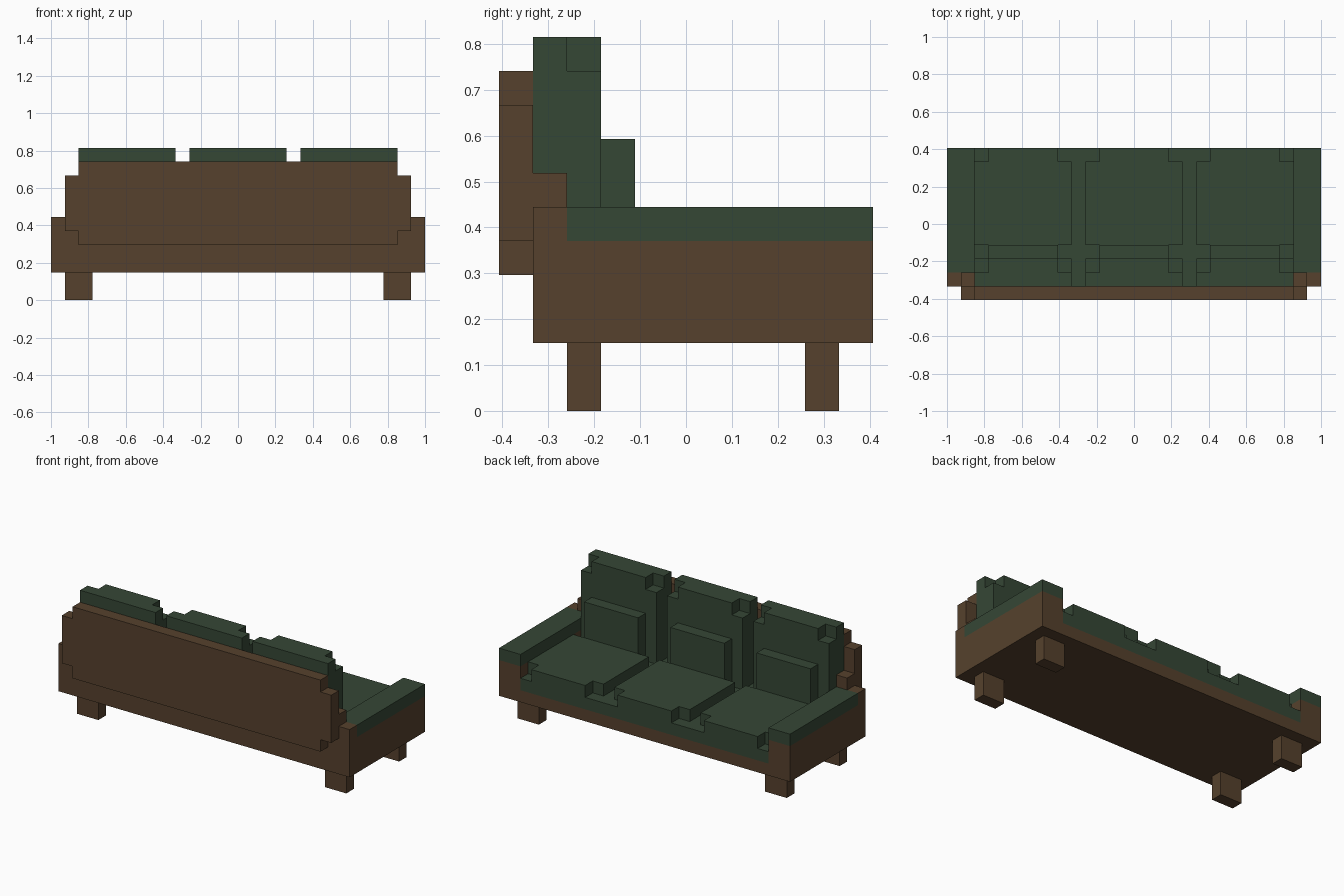
import bpy, bmesh
from mathutils import Vector

if "Cube" in bpy.data.objects:
    bpy.data.objects.remove(bpy.data.objects["Cube"], do_unlink=True)

# The sofa sits on a cubic grid: 27 wide, 11 deep, 11 high; seat opens toward +y
U = 2 / 27
ORIGIN = Vector((13.5, 5.5, 0))


def material(name, rgb):
    m = bpy.data.materials.new(name)
    m.use_nodes = True
    m.diffuse_color = (*rgb, 1)
    bsdf = m.node_tree.nodes["Principled BSDF"]
    bsdf.inputs["Base Color"].default_value = (*rgb, 1)
    bsdf.inputs["Roughness"].default_value = 0.9
    return m


WOOD = material("brown wood", (0.093, 0.053, 0.026))
FABRIC = material("dark green fabric", (0.036, 0.063, 0.036))


def prism(name, outline, axis, lo, hi, *mats):
    """Extrude a flat outline along 'y' (points are x, z) or 'z' (points are x, y)."""
    def place(a, b):
        p = Vector((a, lo, b)) if axis == "y" else Vector((a, b, lo))
        return (p - ORIGIN) * U
    bm = bmesh.new()
    face = bm.faces.new([bm.verts.new(place(a, b)) for a, b in outline])
    new = bmesh.ops.extrude_face_region(bm, geom=[face], use_keep_orig=True)["geom"]
    shift = Vector((0, 1, 0) if axis == "y" else (0, 0, 1)) * (hi - lo) * U
    bmesh.ops.translate(bm, vec=shift, verts=[v for v in new if isinstance(v, bmesh.types.BMVert)])
    bmesh.ops.recalc_face_normals(bm, faces=bm.faces)
    mesh = bpy.data.meshes.new(name)
    bm.to_mesh(mesh)
    bm.free()
    for m in mats:
        mesh.materials.append(m)
    obj = bpy.data.objects.new(name, mesh)
    bpy.context.collection.objects.link(obj)
    return obj


def box(name, x0, x1, y0, y1, z0, z1, mat):
    return prism(name, [(x0, y0), (x1, y0), (x1, y1), (x0, y1)], "z", z0, z1, mat)


def top_notched(x0, x1, b0, b1):
    """Rectangle with one-unit steps cut from its two upper corners."""
    return [(x0, b0), (x1, b0), (x1, b1 - 1), (x1 - 1, b1 - 1), (x1 - 1, b1),
            (x0 + 1, b1), (x0 + 1, b1 - 1), (x0, b1 - 1)]


# Wooden base rail and fabric deck (the deck's rear face is wood)
box("base_rail", 2, 25, 1, 11, 2, 3, WOOD)
deck = prism("seat_deck", [(2, 1), (25, 1), (25, 11), (2, 11)], "z", 3, 4, FABRIC, WOOD)
for poly in deck.data.polygons:
    poly.material_index = int(poly.normal.y < -0.5)

# Back panel with stepped corners
prism("back_panel", [(2, 4), (25, 4), (25, 5), (26, 5), (26, 9), (25, 9),
                     (25, 10), (2, 10), (2, 9), (1, 9), (1, 5), (2, 5)], "y", 0, 1, WOOD)

# Arms, arm pads, corner blocks and legs, mirrored across the middle
for side in ("left", "right"):
    def mx(a, b, s=side):
        return (27 - b, 27 - a) if s == "left" else (a, b)
    box(f"{side}_arm", *mx(0, 2), 1, 11, 2, 5, WOOD)
    box(f"{side}_arm_rear", *mx(0, 2), 1, 2, 5, 6, WOOD)
    box(f"{side}_arm_pad", *mx(0, 2), 2, 11, 5, 6, FABRIC)
    box(f"{side}_corner_block", *mx(1, 2), 1, 2, 6, 7, WOOD)
    for y, end in ((2, "rear"), (9, "seat_side")):
        box(f"{side}_{end}_leg", *mx(1, 3), y, y + 1, 0, 2, WOOD)

# Three sets of cushions with one-unit gaps between them
for x, spot in ((2, "right"), (10, "middle"), (18, "left")):
    prism(f"{spot}_seat_cushion", top_notched(x, x + 7, 4, 11), "z", 4, 5, FABRIC)
    box(f"{spot}_back_cushion_rear", x, x + 7, 1, 2, 4, 11, FABRIC)
    prism(f"{spot}_back_cushion_face", top_notched(x, x + 7, 4, 11), "y", 2, 3, FABRIC)
    box(f"{spot}_lumbar_cushion", x + 1, x + 6, 3, 4, 4, 8, FABRIC)
